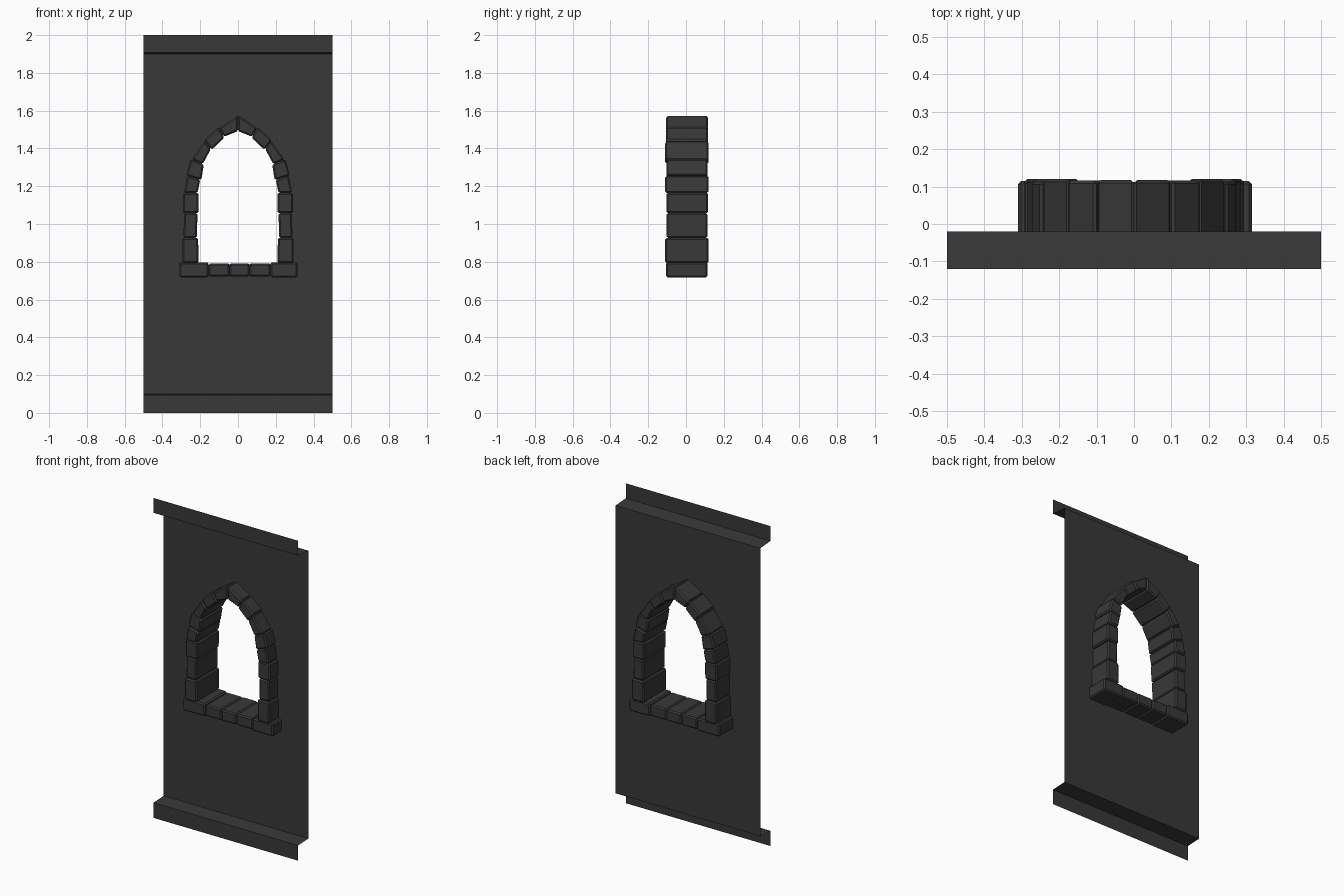
import bpy, bmesh
from mathutils import Vector

if "Cube" in bpy.data.objects:
    bpy.data.objects.remove(bpy.data.objects["Cube"])

mat = bpy.data.materials.new("dark grey stone")
mat.diffuse_color = (0.04, 0.04, 0.04, 1)
mat.use_nodes = True
mat.node_tree.nodes["Principled BSDF"].inputs["Base Color"].default_value = mat.diffuse_color


def finish(bm, name, recalc=True):
    if recalc:
        bmesh.ops.recalc_face_normals(bm, faces=bm.faces[:])
    me = bpy.data.meshes.new(name)
    bm.to_mesh(me)
    bm.free()
    me.materials.append(mat)
    ob = bpy.data.objects.new(name, me)
    bpy.context.collection.objects.link(ob)
    return ob


def stone(name, pts, y0, y1, bevel=0.008):
    """Bevelled block: a front outline of (x, z) points pushed from y0 to y1."""
    bm = bmesh.new()
    a = [bm.verts.new((x, y0, z)) for x, z in pts]
    b = [bm.verts.new((x, y1, z)) for x, z in pts]
    bm.faces.new(a)
    bm.faces.new(b[::-1])
    n = len(pts)
    for i in range(n):
        j = (i + 1) % n
        bm.faces.new((a[i], b[i], b[j], a[j]))
    bmesh.ops.recalc_face_normals(bm, faces=bm.faces[:])
    bmesh.ops.bevel(bm, geom=bm.edges[:], offset=bevel, segments=1,
                    affect='EDGES', clamp_overlap=True)
    return finish(bm, name)


# joints of the right half of the arch, from sill to apex
outer = [(.291, .793), (.291, .927), (.289, 1.057), (.289, 1.165), (.272, 1.257),
         (.248, 1.342), (.178, 1.442), (.102, 1.512), (0, 1.576)]
inner = [(.212, .793), (.214, .927), (.212, 1.057), (.211, 1.165), (.197, 1.233),
         (.184, 1.316), (.142, 1.395), (.074, 1.459), (0, 1.492)]
depth = [(-.110, .120), (-.104, .114), (-.104, .116), (-.110, .120),
         (-.104, .114), (-.110, .120), (-.106, .116), (-.105, .117)]

# jamb and arch stones, slightly uneven in width
for side, label in ((1, "right"), (-1, "left")):
    for i in range(8):
        d = 0.003 if i % 2 == 0 else -0.003
        o0, o1 = Vector(outer[i]), Vector(outer[i + 1])
        n0, n1 = Vector(inner[i]), Vector(inner[i + 1])
        g0, g1 = (o0 - n0).normalized() * d, (o1 - n1).normalized() * d
        if i == 7:
            g1 = Vector((0, 0))
        pts = [o0 + g0, o1 + g1, n1 - g1, n0 - g0]
        kind = "jamb" if i < 3 else "arch"
        stone(f"{label}_{kind}_stone_{i}", [(side * p.x, p.y) for p in pts], *depth[i])

# sill stones
xs = [-.31, -.155, -.045, .06, .172, .315]
for i in range(5):
    t = .797 if i in (0, 4) else .792
    b = .718 if i in (0, 4) else .722
    y0, y1 = (-.106, .115) if i in (0, 4) else (-.102, .112)
    stone(f"sill_stone_{i}", [(xs[i], b), (xs[i + 1], b), (xs[i + 1], t), (xs[i], t)], y0, y1)

# wall sheet: lips stepped forward at top and bottom, window hole in the panel
bm = bmesh.new()
prof = [(-.12, 0), (-.12, .095), (-.02, .1), (-.02, 1.9), (-.12, 1.907), (-.12, 2)]
L = [bm.verts.new((-.5, y, z)) for y, z in prof]
R = [bm.verts.new((.5, y, z)) for y, z in prof]
for i in (0, 1, 3, 4):
    bm.faces.new((L[i], R[i], R[i + 1], L[i + 1]))
half = [((o[0] + n[0]) / 2, (o[1] + n[1]) / 2) for o, n in zip(outer, inner)]
half[0] = (half[0][0], .757)
ring = half + [(-x, z) for x, z in half[-2::-1]]
H = [bm.verts.new((x, -.02, z)) for x, z in ring]
# panel halves each side of the hole, plus the strip below the sill
apex = len(half) - 1
tm = bm.verts.new((0, -.02, 1.9))
bm.faces.new([R[2], R[3], tm] + H[apex::-1])
bm.faces.new([L[3], L[2]] + H[:apex - 1:-1] + [tm])
bm.faces.new([L[2], R[2], H[0], H[-1]])
bm.normal_update()
bmesh.ops.triangulate(bm, faces=[f for f in bm.faces if len(f.verts) > 4])
for f in bm.faces:
    f.normal_update()
    if f.normal.y > 1e-4:
        f.normal_flip()
finish(bm, "wall_panel", recalc=False)
